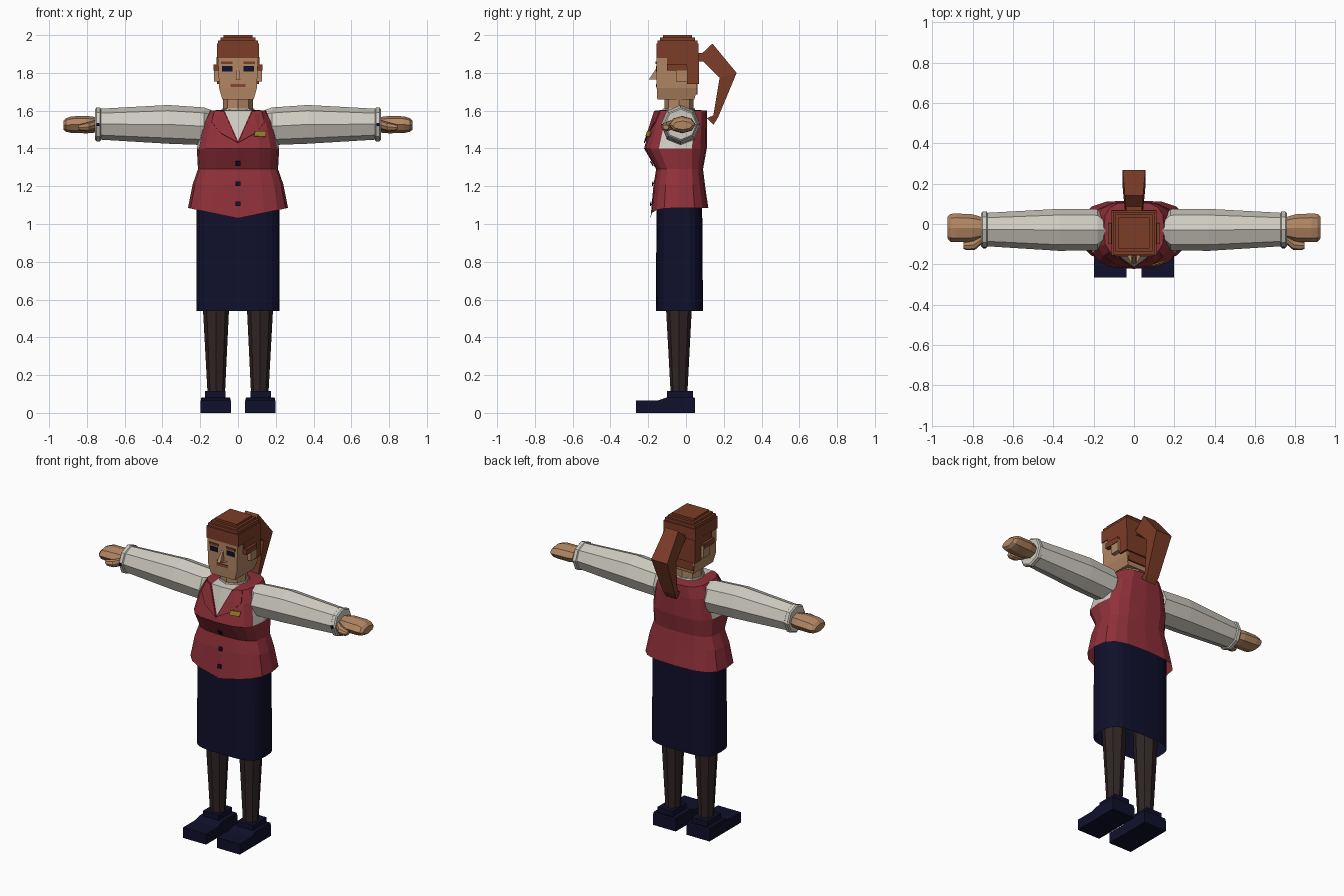
import bpy, bmesh, math
from mathutils import Vector
from mathutils.bvhtree import BVHTree

if "Cube" in bpy.data.objects:
    bpy.data.objects.remove(bpy.data.objects["Cube"], do_unlink=True)


def material(name, r, g, b):
    m = bpy.data.materials.new(name)
    m.use_nodes = True
    m.diffuse_color = (r, g, b, 1)
    bsdf = next(n for n in m.node_tree.nodes if n.type == "BSDF_PRINCIPLED")
    bsdf.inputs["Base Color"].default_value = (r, g, b, 1)
    bsdf.inputs["Roughness"].default_value = 0.9
    return m


SKIN = material("skin", 0.45, 0.24, 0.125)
HAIR = material("auburn hair", 0.2, 0.045, 0.02)
RED = material("red vest", 0.28, 0.03, 0.042)
SHIRT = material("off white shirt", 0.62, 0.6, 0.53)
NAVY = material("navy cloth", 0.005, 0.005, 0.025)
STOCKING = material("dark stocking", 0.03, 0.018, 0.018)
GOLD = material("gold badge", 0.33, 0.23, 0.02)
LIPS = material("lips", 0.25, 0.06, 0.035)


def section(sides, power=2.0):
    """Unit outline, rounder or squarer depending on power."""
    pts = []
    for k in range(sides):
        t = math.tau * k / sides
        c, s = math.cos(t), math.sin(t)
        pts.append((math.copysign(abs(c) ** (2 / power), c),
                    math.copysign(abs(s) ** (2 / power), s)))
    return pts


SQUARE = [(1, 1), (-1, 1), (-1, -1), (1, -1)]
OCTAGON = section(8)
ROUNDED = section(16, 3)


def finish(name, bm, *mats):
    bmesh.ops.recalc_face_normals(bm, faces=bm.faces[:])
    me = bpy.data.meshes.new(name)
    bm.to_mesh(me)
    ob = bpy.data.objects.new(name, me)
    bpy.context.collection.objects.link(ob)
    for m in mats:
        me.materials.append(m)
    return ob


def skin_rings(rings, caps=True):
    """Bridge equal-length rings of points into a tube."""
    bm = bmesh.new()
    rows = [[bm.verts.new(p) for p in ring] for ring in rings]
    n = len(rows[0])
    for a, b in zip(rows, rows[1:]):
        for i in range(n):
            j = (i + 1) % n
            bm.faces.new((a[i], a[j], b[j], b[i]))
    if caps:
        bm.faces.new(rows[0])
        bm.faces.new(rows[-1])
    return bm


def ring_points(shape, ring, axis="z", side=1):
    """ring = position, then low/high bounds of the two cross directions."""
    p, u0, u1, v0, v1 = ring
    pts = []
    for a, b in shape:
        u = (u0 + u1) / 2 + a * (u1 - u0) / 2
        v = (v0 + v1) / 2 + b * (v1 - v0) / 2
        pts.append(Vector((u * side, v, p) if axis == "z" else (p * side, u, v)))
    return pts


def loft(name, mat, shape, rings, axis="z", side=1, caps=True):
    bm = skin_rings([ring_points(shape, r, axis, side) for r in rings], caps)
    return finish(name, bm, mat)


def box(name, mat, x, y, z, side=1):
    return loft(name, mat, SQUARE, [(h, *x, *y) for h in z], side=side)


# Skirt: open rounded tube
loft("skirt", NAVY, section(24, 3.5),
     [(0.54, -0.22, 0.22, -0.16, 0.09), (1.16, -0.22, 0.22, -0.155, 0.085)], caps=False)

# Vest: lofted torso with a dipped front hem
vest_rings = [ring_points(ROUNDED, (z, -w, w, f, b)) for z, w, f, b in (
    (1.085, 0.265, -0.188, 0.118), (1.21, 0.24, -0.172, 0.1), (1.29, 0.212, -0.158, 0.09),
    (1.4, 0.218, -0.222, 0.11), (1.53, 0.19, -0.186, 0.112), (1.6, 0.15, -0.165, 0.11),
    (1.605, 0.08, -0.11, 0.045))]
for p in vest_rings[0]:
    if p.y < -0.05:
        p.z -= 0.055 * (1 - abs(p.x) / 0.265)
vest = skin_rings(vest_rings, caps=False)
# Cut the neckline so the shirt shows in a V
for s in (-1, 1):
    bmesh.ops.bisect_plane(vest, geom=vest.verts[:] + vest.edges[:] + vest.faces[:],
                           plane_co=(0, 0, 1.44), plane_no=(s * 0.17, 0, -0.075))
bmesh.ops.recalc_face_normals(vest, faces=vest.faces[:])
for f in vest.faces:
    c = f.calc_center_median()
    neckline = c.y < -0.05 and c.z - 1.44 > abs(c.x) * 0.17 / 0.075
    armhole = 1.4 < c.z < 1.6 and abs(f.normal.x) > 0.88
    f.material_index = int(neckline or armhole)
surface = BVHTree.FromBMesh(vest)
finish("vest", vest, RED, SHIRT)


def plate(name, mat, outline, lift):
    """Thin flat detail laid on the front of the vest."""
    bm = bmesh.new()
    verts = []
    for x, z in outline:
        hit = surface.ray_cast(Vector((x, -1, z)), Vector((0, 1, 0)))[0]
        verts.append(bm.verts.new((x, (hit.y if hit else -0.16) - lift, z)))
    bm.faces.new(verts)
    ob = finish(name, bm, mat)
    mod = ob.modifiers.new("thickness", "SOLIDIFY")
    mod.thickness = 0.006
    mod.offset = 0


for s, label in ((1, "left"), (-1, "right")):
    plate(label + "_lapel", RED,
          [(s * x, z) for x, z in ((0.075, 1.597), (0.125, 1.597), (0.14, 1.54),
                                   (0.09, 1.48), (0.0, 1.43))], 0.007)
for i, z in enumerate((1.32, 1.213, 1.107)):
    plate("vest_button_%d" % (i + 1), NAVY,
          [(0.012 * a, z + 0.012 * b) for a, b in SQUARE], 0.006)
plate("name_badge", GOLD, [(0.085, 1.465), (0.145, 1.462), (0.15, 1.49), (0.09, 1.492)], 0.014)

# Neck and shirt collar
loft("neck", SKIN, OCTAGON, [(1.54, -0.08, 0.08, -0.115, 0.04),
                             (1.68, -0.08, 0.08, -0.115, 0.04)])
loft("shirt_collar", SHIRT, OCTAGON, [(1.57, -0.095, 0.095, -0.135, 0.055),
                                      (1.612, -0.085, 0.085, -0.122, 0.046)])

# Head and face
loft("head", SKIN, SQUARE, [(1.66, -0.083, 0.083, -0.152, 0.045),
                            (1.72, -0.1, 0.1, -0.155, 0.058),
                            (1.9, -0.107, 0.107, -0.155, 0.06)])
loft("nose", SKIN, SQUARE, [(1.765, -0.034, 0.034, -0.158, -0.152),
                            (1.766, -0.012, 0.012, -0.196, -0.15),
                            (1.825, -0.005, 0.005, -0.157, -0.15)])
box("mouth", LIPS, (-0.04, 0.04), (-0.159, -0.15), (1.725, 1.742))

# Hair: stepped cap, back panel and nape
loft("hair_cap", HAIR, SQUARE, [(z, -w, w, -0.045 - w, -0.045 + w) for z, w in (
    (1.88, 0.112), (1.955, 0.112), (1.955, 0.105), (1.972, 0.105),
    (1.972, 0.092), (1.987, 0.092), (1.987, 0.077), (2.0, 0.077))])
box("hair_back", HAIR, (-0.112, 0.112), (0.005, 0.069), (1.74, 1.885))
box("hair_nape", HAIR, (-0.09, 0.09), (0.025, 0.06), (1.685, 1.745))

# Ponytail: outer and inner spine points with a half width
tail = [((0.14, 1.955), (0.065, 1.885), 0.045), ((0.268, 1.8), (0.178, 1.775), 0.056),
        ((0.17, 1.565), (0.145, 1.575), 0.042), ((0.145, 1.525), (0.11, 1.56), 0.036)]
finish("ponytail", skin_rings([[(-w, *o), (w, *o), (w, *i), (-w, *i)] for o, i, w in tail]), HAIR)
box("ponytail_tie", HAIR, (-0.04, 0.04), (0.05, 0.1), (1.86, 1.905))

for s, label in ((1, "left"), (-1, "right")):
    # Face sides
    box(label + "_eye", NAVY, (0.03, 0.085), (-0.159, -0.15), (1.808, 1.836), s)
    box(label + "_eyebrow", HAIR, (0.028, 0.09), (-0.161, -0.15), (1.846, 1.86), s)
    box(label + "_ear", SKIN, (0.1, 0.127), (-0.052, 0.008), (1.755, 1.83), s)
    box(label + "_side_lock", HAIR, (0.1, 0.13), (-0.1, 0.006), (1.812, 1.845), s)
    box(label + "_temple_hair", HAIR, (0.1, 0.113), (-0.1, 0.006), (1.812, 1.885), s)

    # Sleeve, cuff and cuff button
    loft(label + "_sleeve", SHIRT, OCTAGON, [
        (0.12, -0.06, 0.0, 1.5, 1.595), (0.18, -0.13, 0.073, 1.418, 1.617),
        (0.37, -0.133, 0.075, 1.425, 1.63), (0.735, -0.11, 0.055, 1.447, 1.61)], "x", s)
    loft(label + "_cuff", SHIRT, OCTAGON, [
        (0.725, -0.11, 0.055, 1.445, 1.61), (0.73, -0.118, 0.062, 1.438, 1.616),
        (0.75, -0.118, 0.062, 1.438, 1.616), (0.757, -0.11, 0.055, 1.447, 1.608)], "x", s)
    box(label + "_cuff_button", NAVY, (0.733, 0.748), (-0.122, -0.11), (1.52, 1.535), s)

    # Hand and thumb
    loft(label + "_hand", SKIN, OCTAGON, [
        (0.74, -0.07, 0.03, 1.485, 1.565), (0.8, -0.088, 0.048, 1.48, 1.572),
        (0.88, -0.09, 0.052, 1.482, 1.57), (0.91, -0.088, 0.05, 1.488, 1.56),
        (0.925, -0.07, 0.035, 1.5, 1.545)], "x", s)
    loft(label + "_thumb", SKIN, OCTAGON, [
        (0.755, -0.1, -0.05, 1.5, 1.55), (0.79, -0.13, -0.075, 1.49, 1.54),
        (0.83, -0.13, -0.085, 1.492, 1.53), (0.845, -0.122, -0.09, 1.5, 1.525)], "x", s)

    # Leg and stepped shoe
    loft(label + "_leg", STOCKING, OCTAGON, [
        (0.08, 0.07, 0.16, -0.08, 0.006), (0.54, 0.048, 0.185, -0.105, 0.03),
        (0.75, 0.045, 0.19, -0.11, 0.035)], side=s)
    box(label + "_shoe_sole", NAVY, (0.038, 0.198), (-0.265, 0.048), (0.0, 0.066), s)
    loft(label + "_shoe_upper", NAVY, SQUARE, [
        (0.06, 0.038, 0.198, -0.165, 0.048), (0.082, 0.042, 0.194, -0.1, 0.046)], side=s)
    box(label + "_shoe_collar", NAVY, (0.066, 0.174), (-0.1, 0.036), (0.07, 0.115), s)
